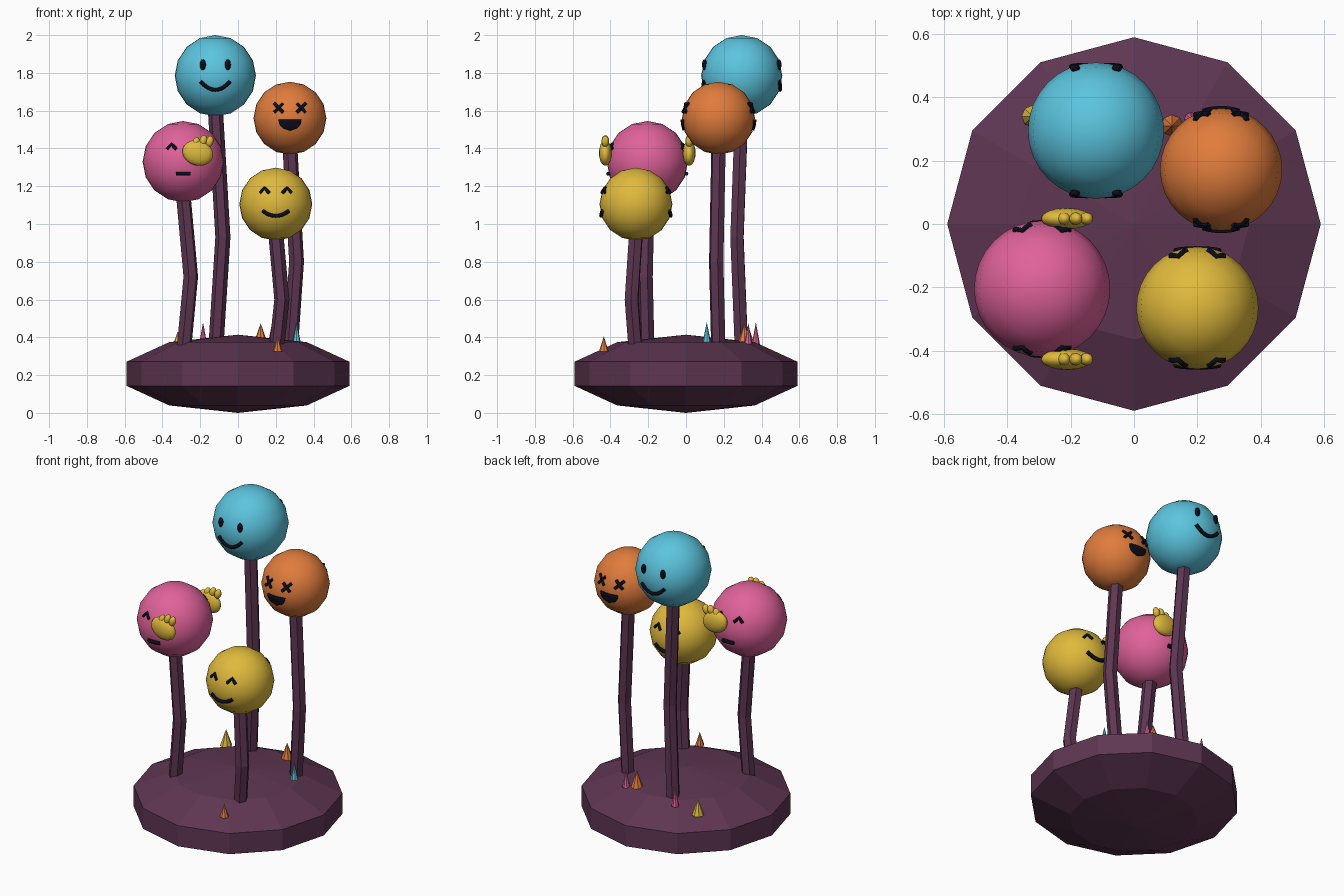
import bpy, bmesh, math
from mathutils import Vector, Matrix

cube = bpy.data.objects.get("Cube")
if cube:
    bpy.data.objects.remove(cube)


def material(name, hexa):
    rgb = [int(hexa[i:i + 2], 16) / 255 for i in (0, 2, 4)]
    lin = [c / 12.92 if c < 0.04045 else ((c + 0.055) / 1.055) ** 2.4 for c in rgb]
    m = bpy.data.materials.new(name)
    m.use_nodes = True
    m.diffuse_color = (*lin, 1)
    m.node_tree.nodes["Principled BSDF"].inputs["Base Color"].default_value = (*lin, 1)
    return m


PLUM = material("plum", "5E3652")
BLUE = material("sky_blue", "5BC4DE")
ORANGE = material("orange", "E07C3C")
PINK = material("pink", "E0629A")
YELLOW = material("yellow", "E0BA3C")
INK = material("ink", "0C0C1A")


def add(name, data, mat):
    ob = bpy.data.objects.new(name, data)
    bpy.context.collection.objects.link(ob)
    data.materials.append(mat)
    return ob


def finish(name, bm, mat, smooth=True):
    me = bpy.data.meshes.new(name)
    for f in bm.faces:
        f.smooth = smooth
    bm.to_mesh(me)
    bm.free()
    return add(name, me, mat)


def ball(name, centre, size, mat, seg=12, rings=8, smooth=True, tilt=0):
    bm = bmesh.new()
    mtx = (Matrix.Translation(centre) @ Matrix.Rotation(tilt, 4, 'Y')
           @ Matrix.Diagonal((*size, 1)))
    bmesh.ops.create_uvsphere(bm, u_segments=seg, v_segments=rings, radius=1, matrix=mtx)
    return finish(name, bm, mat, smooth)


def tube(name, pts, r, mat, smooth=False):
    cu = bpy.data.curves.new(name, 'CURVE')
    cu.dimensions = '3D'
    cu.bevel_depth = r
    cu.bevel_resolution = 1
    cu.use_fill_caps = True
    sp = cu.splines.new('POLY')
    sp.points.add(len(pts) - 1)
    for p, co in zip(sp.points, pts):
        p.co = (*co, 1)
    sp.use_smooth = smooth
    return add(name, cu, mat)


def on_head(head, side, dx, dz, lift=0.001):
    """Point on the front (-1) or back (1) of a head, offset from its middle."""
    c, r = head
    return Vector((c[0] + dx, c[1] + side * (math.sqrt(r * r - dx * dx - dz * dz) + lift), c[2] + dz))


def stroke(name, head, side, pts, r=0.011):
    dense = []
    for (x0, z0), (x1, z1) in zip(pts, pts[1:]):
        dense += [(x0 + (x1 - x0) * t / 2, z0 + (z1 - z0) * t / 2) for t in range(2)]
    dense.append(pts[-1])
    tube(name, [on_head(head, side, *p) for p in dense], r, INK, True)


def smile(name, head, side, half, top, bottom):
    us = [i / 4 for i in range(-4, 5)]
    stroke(name, head, side, [(half * u, bottom + (top - bottom) * u * u) for u in us])


def caret(name, head, side, x, z, w=0.025, h=0.028):
    stroke(name, head, side, [(x - w, z - h / 2), (x, z + h / 2), (x + w, z - h / 2)], 0.009)


# Faceted base
ball("base", (0, 0, 0.207), (0.62, 0.62, 0.207), PLUM, 12, 5, smooth=False)

# Heads: centre, radius
heads = {
    "blue": ((-0.12, 0.295, 1.785), 0.215),
    "orange": ((0.275, 0.172, 1.56), 0.193),
    "pink": ((-0.29, -0.205, 1.33), 0.215),
    "yellow": ((0.2, -0.265, 1.105), 0.193),
}
head_mats = {"blue": BLUE, "orange": ORANGE, "pink": PINK, "yellow": YELLOW}
# Bend of each stem: x, y, z
bends = {
    "blue": (-0.08, 0.27, 0.93),
    "orange": (0.31, 0.16, 0.8),
    "pink": (-0.25, -0.215, 0.72),
    "yellow": (0.232, -0.288, 0.6),
}
for key, (c, r) in heads.items():
    ball(key + "_head", c, (r, r, r), head_mats[key], 32, 8)
    tube(key + "_stem", [(c[0], c[1], 0.3), bends[key], (c[0], c[1], c[2] - r * 0.8)], 0.04, PLUM)


def open_mouth(name, head, side):
    bm = bmesh.new()
    bmesh.ops.create_grid(bm, x_segments=10, y_segments=5, size=1)
    for v in bm.verts:
        t = (v.co.y + 1) / 2
        v.co = on_head(head, side, 0.06 * v.co.x * math.sqrt(max(0, 1 - t * t)), -0.008 - 0.058 * t, 0.008)
    bmesh.ops.remove_doubles(bm, verts=bm.verts, dist=0.0005)
    bmesh.ops.recalc_face_normals(bm, faces=bm.faces)
    if sum(f.normal.y for f in bm.faces) * side < 0:
        bmesh.ops.reverse_faces(bm, faces=bm.faces)
    ob = finish(name, bm, INK)
    ob.modifiers.new("thickness", 'SOLIDIFY').thickness = 0.009


# Faces on the front and back of every head
for side, tag in ((-1, "front"), (1, "back")):
    h = heads["blue"]
    for s in (-1, 1):
        ball(f"blue_{tag}_eye", on_head(h, side, s * 0.066, 0.058), (0.016, 0.013, 0.029), INK)
    smile(f"blue_{tag}_smile", h, side, 0.078, -0.03, -0.075)

    h = heads["yellow"]
    for s in (-1, 1):
        caret(f"yellow_{tag}_eye", h, side, s * 0.06, 0.073)
    smile(f"yellow_{tag}_smile", h, side, 0.07, -0.035, -0.062)

    h = heads["orange"]
    for s in (-1, 1):
        for d in (-1, 1):
            stroke(f"orange_{tag}_eye_cross", h, side,
                   [(s * 0.06 - 0.023, 0.055 - d * 0.024), (s * 0.06 + 0.023, 0.055 + d * 0.024)], 0.009)
    open_mouth(f"orange_{tag}_mouth", h, side)

    h = heads["pink"]
    for s in (-1, 1):
        caret(f"pink_{tag}_eye", h, side, s * 0.062, 0.08)
    stroke(f"pink_{tag}_mouth", h, side, [(-0.038, -0.064), (0.038, -0.064)], 0.012)

    # Hand with three fingers
    y = h[0][1] + side * 0.222
    ball(f"{tag}_palm", (-0.213, y, 1.376), (0.083, 0.034, 0.066), YELLOW, 16, 10, tilt=0.3)
    for i, (x, z) in enumerate(((-0.222, 1.43), (-0.184, 1.441), (-0.15, 1.437))):
        ball(f"{tag}_finger_{i + 1}", (x, y, z), (0.02, 0.02, 0.03), YELLOW, tilt=0.25)

# Small spikes on the base: x, y, base z, radius, height, colour
spikes = [
    (0.21, -0.435, 0.325, 0.026, 0.08, ORANGE),
    (0.12, 0.31, 0.375, 0.035, 0.1, ORANGE),
    (0.31, 0.11, 0.375, 0.022, 0.105, BLUE),
    (-0.185, 0.37, 0.36, 0.022, 0.12, PINK),
    (0.18, 0.33, 0.365, 0.022, 0.11, PINK),
    (-0.32, 0.34, 0.33, 0.035, 0.1, YELLOW),
]
for i, (x, y, z, r, hgt, mat) in enumerate(spikes):
    bm = bmesh.new()
    bmesh.ops.create_cone(bm, cap_ends=True, segments=8, radius1=r, radius2=0, depth=hgt,
                          matrix=Matrix.Translation((x, y, z + hgt / 2)))
    finish(f"spike_{i + 1}", bm, mat, False)
